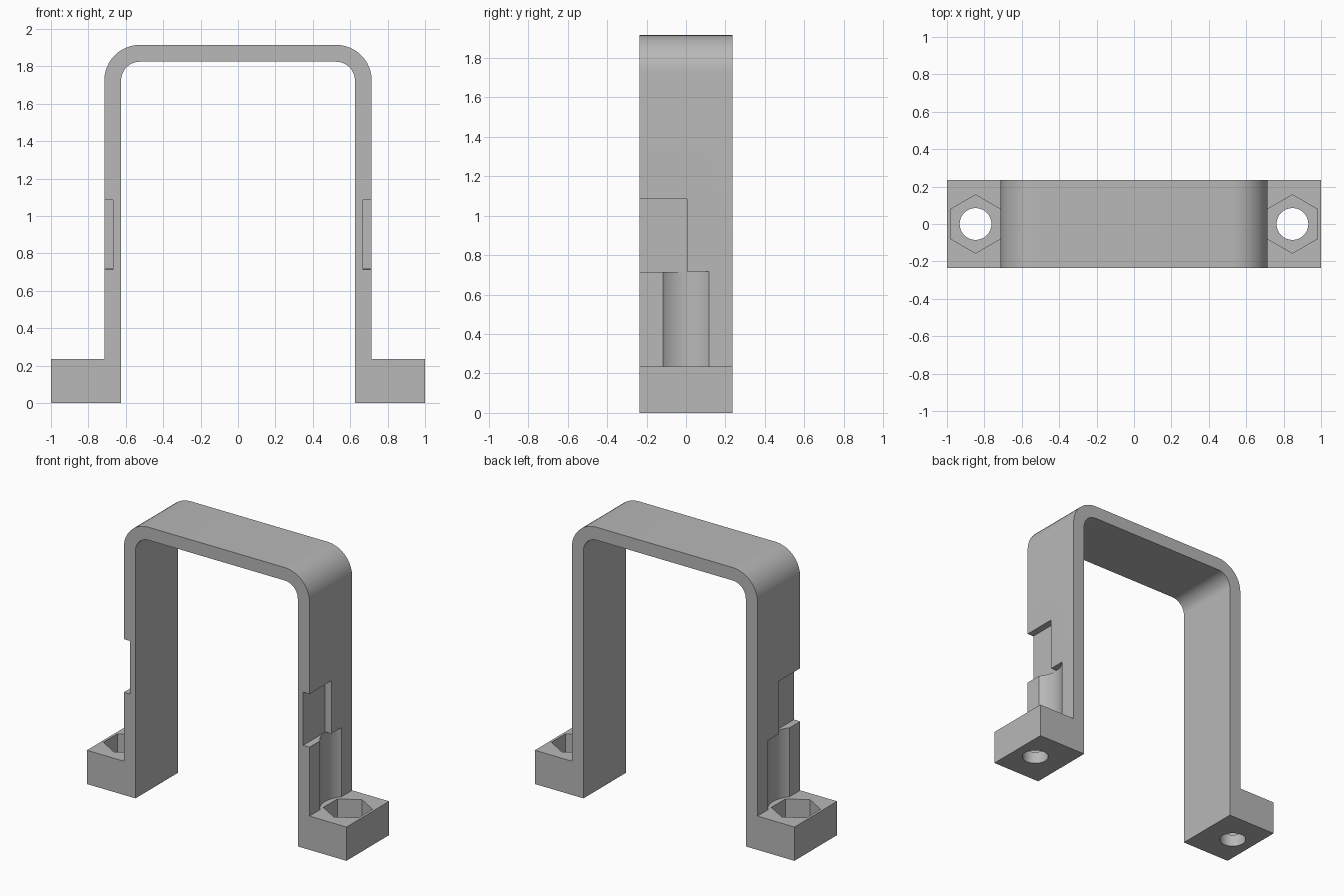
import bpy
import bmesh
import math
from mathutils import Matrix, Vector

cube = bpy.data.objects.get("Cube")
if cube:
    bpy.data.objects.remove(cube, do_unlink=True)

# Main sizes
HALF_DEPTH = 0.235
OUTER, INNER = 0.715, 0.625
TOP, UNDERSIDE = 1.915, 1.825
FOOT_TOP = 0.235
HOLE_X = 0.847

grey = bpy.data.materials.new("plain grey")
grey.use_nodes = True
grey.diffuse_color = (0.48, 0.48, 0.48, 1)
grey.node_tree.nodes["Principled BSDF"].inputs["Base Color"].default_value = (0.48, 0.48, 0.48, 1)


def add_object(name, bm):
    bmesh.ops.recalc_face_normals(bm, faces=bm.faces)
    mesh = bpy.data.meshes.new(name)
    bm.to_mesh(mesh)
    bm.free()
    mesh.materials.append(grey)
    obj = bpy.data.objects.new(name, mesh)
    bpy.context.collection.objects.link(obj)
    return obj


def corner(x, z, radius, steps=12):
    """Quarter arc from the vertical side to the flat top."""
    angles = [math.pi / 2 * i / steps for i in range(steps + 1)]
    return [(x - radius + radius * math.cos(a), z - radius + radius * math.sin(a)) for a in angles]


def prism(name, sides, radius, x, bottom, top, turn=0.0):
    bm = bmesh.new()
    place = Matrix.Translation((x, 0, (bottom + top) / 2)) @ Matrix.Rotation(turn, 4, "Z")
    bmesh.ops.create_cone(bm, cap_ends=True, segments=sides, radius1=radius, radius2=radius,
                          depth=top - bottom, matrix=place)
    return add_object(name, bm)


def box(name, low, high):
    bm = bmesh.new()
    low, high = Vector(low), Vector(high)
    size = high - low
    place = Matrix.Translation((low + high) / 2) @ Matrix.Diagonal((*size, 1))
    bmesh.ops.create_cube(bm, size=1, matrix=place)
    return add_object(name, bm)


# Bracket: half outline mirrored, then extruded through its depth
half = [(INNER, 0), (1, 0), (1, FOOT_TOP), (OUTER, FOOT_TOP)] + corner(OUTER, TOP, 0.19)
inside = corner(INNER, UNDERSIDE, 0.10)
outline = half + [(-x, z) for x, z in reversed(half)]
outline += [(-x, z) for x, z in inside] + list(reversed(inside))
bm = bmesh.new()
face = bm.faces.new([bm.verts.new((x, -HALF_DEPTH, z)) for x, z in outline])
extruded = bmesh.ops.extrude_face_region(bm, geom=[face])
moved = [v for v in extruded["geom"] if isinstance(v, bmesh.types.BMVert)]
bmesh.ops.translate(bm, verts=moved, vec=(0, 2 * HALF_DEPTH, 0))
bracket = add_object("clamp_bracket", bm)

# Cutters for each leg and foot
cutters = []
for side, sign in (("left", 1), ("right", -1)):
    x = sign * HOLE_X
    a, b = sorted((sign * 0.667, sign * 0.8))
    cutters += [
        box(side + "_notch", (a, -0.4, 0.715), (b, 0.005, 1.085)),
        prism(side + "_driver_groove", 64, 0.177, x, FOOT_TOP, 0.717),
        prism(side + "_nut_pocket", 6, 0.156, x, 0.085, 0.3, math.pi / 6 * 0),
        prism(side + "_bolt_hole", 48, 0.085, x, -0.1, 0.2),
    ]

# The pocket's points face front and back
for cutter in cutters:
    if "nut_pocket" in cutter.name:
        ys = [abs(v.co.y) for v in cutter.data.vertices]
        if max(ys) < 0.15:
            centre = HOLE_X if cutter.name.startswith("left") else -HOLE_X
            turn = Matrix.Translation((centre, 0, 0)) @ Matrix.Rotation(math.pi / 6, 4, "Z")
            cutter.data.transform(turn @ Matrix.Translation((-centre, 0, 0)))

bpy.ops.object.select_all(action="DESELECT")
bpy.context.view_layer.objects.active = bracket
bracket.select_set(True)
for cutter in cutters:
    cut = bracket.modifiers.new(cutter.name, "BOOLEAN")
    cut.operation = "DIFFERENCE"
    cut.solver = "EXACT"
    cut.object = cutter
    bpy.ops.object.modifier_apply(modifier=cut.name)
    bpy.data.objects.remove(cutter, do_unlink=True)

bpy.ops.object.shade_smooth_by_angle(angle=math.radians(30))
